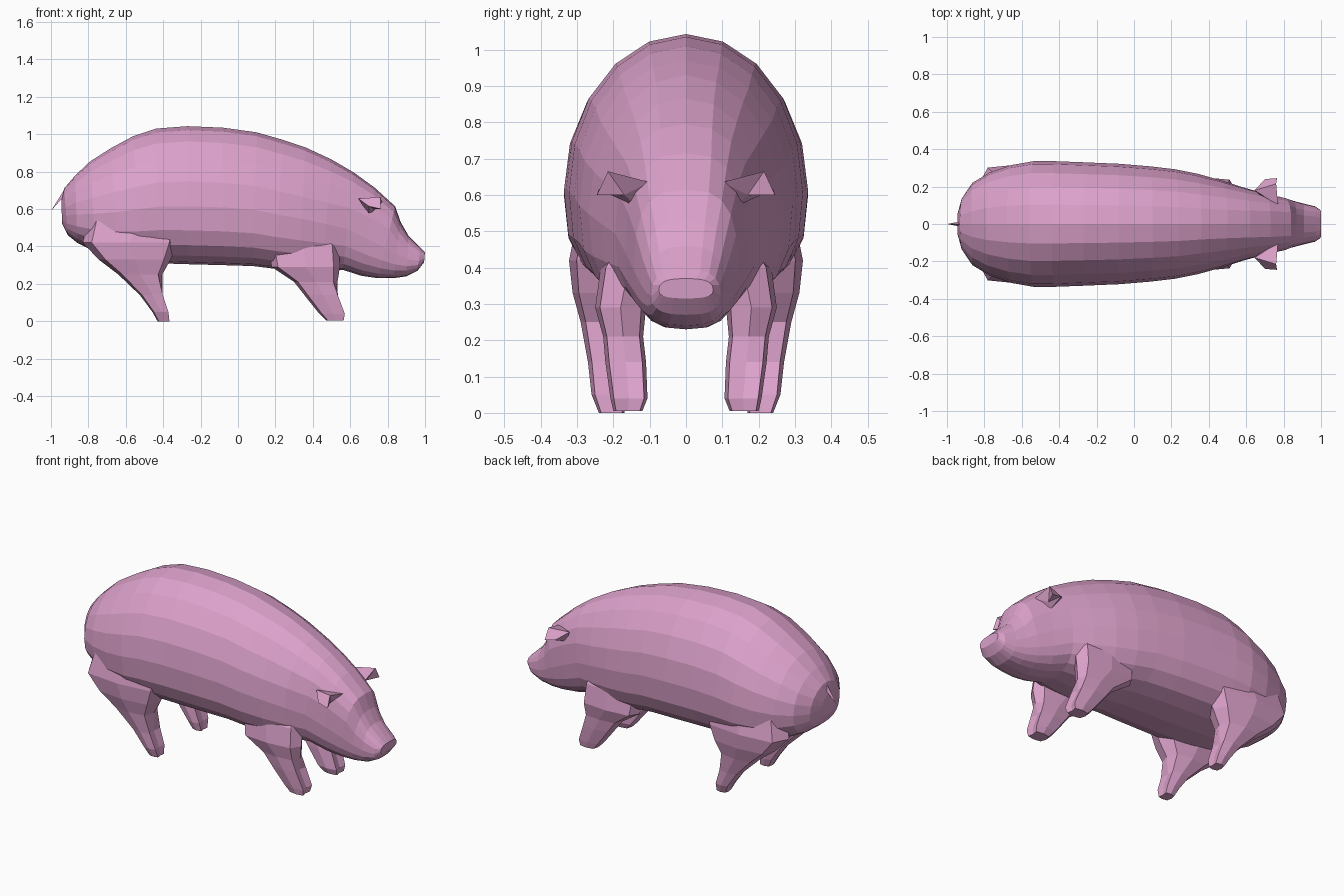
import bpy, bmesh, math

pink = bpy.data.materials.new("pig pink")
pink.diffuse_color = (0.72, 0.36, 0.60, 1)


def make_object(name, verts, faces):
    """Flat-shaded mesh with outward normals."""
    bm = bmesh.new()
    vs = [bm.verts.new(v) for v in verts]
    for f in faces:
        bm.faces.new([vs[i] for i in f])
    bmesh.ops.recalc_face_normals(bm, faces=bm.faces)
    me = bpy.data.meshes.new(name)
    bm.to_mesh(me)
    bm.free()
    me.materials.append(pink)
    ob = bpy.data.objects.new(name, me)
    bpy.context.collection.objects.link(ob)
    return ob


def loft(name, rings):
    """Skin a list of equal-sized closed rings and cap both ends."""
    n = len(rings[0])
    verts = [p for r in rings for p in r]
    faces = [list(range(n)), list(range(len(verts) - n, len(verts)))]
    for k in range(len(rings) - 1):
        for i in range(n):
            j = (i + 1) % n
            faces.append([k * n + i, k * n + j, (k + 1) * n + j, (k + 1) * n + i])
    return make_object(name, verts, faces)


def power(v, p):
    return math.copysign(abs(v) ** p, v)


def body_ring(xt, zt, xb, zb, hw, box_top, n=20):
    """Tilted rounded section from a top point to a bottom point."""
    mid = zb + (zt - zb) * 0.42
    ring = []
    for i in range(n):
        a = 2 * math.pi * i / n
        c, s = math.cos(a), math.sin(a)
        p = box_top if c > 0 else 0.75
        z = mid + power(c, p) * ((zt - mid) if c > 0 else (mid - zb))
        x = xb + (xt - xb) * (z - zb) / (zt - zb)
        ring.append((x, hw * power(s, p), z))
    return ring


# Body, head and snout: top x, top z, bottom x, bottom z, half width, top boxiness
sections = [
    (-0.945, 0.64, -0.94, 0.52, 0.06, 1),
    (-0.93, 0.71, -0.91, 0.46, 0.14, 1),
    (-0.87, 0.78, -0.86, 0.42, 0.22, 1),
    (-0.79, 0.855, -0.76, 0.37, 0.275, 1),
    (-0.68, 0.925, -0.64, 0.335, 0.315, 1),
    (-0.56, 0.99, -0.52, 0.315, 0.336, 1),
    (-0.44, 1.03, -0.42, 0.31, 0.336, 1),
    (-0.27, 1.043, -0.27, 0.305, 0.33, 1),
    (-0.08, 1.035, -0.08, 0.30, 0.322, 1),
    (0.10, 1.01, 0.08, 0.295, 0.308, 1),
    (0.24, 0.97, 0.20, 0.28, 0.293, 1),
    (0.36, 0.93, 0.33, 0.27, 0.268, 1),
    (0.50, 0.865, 0.45, 0.27, 0.232, 0.95),
    (0.62, 0.795, 0.56, 0.275, 0.195, 0.85),
    (0.73, 0.715, 0.66, 0.243, 0.167, 0.75),
    (0.84, 0.615, 0.75, 0.23, 0.143, 0.7),
    (0.87, 0.53, 0.83, 0.23, 0.125, 0.75),
    (0.91, 0.46, 0.90, 0.24, 0.11, 0.75),
    (0.975, 0.395, 0.96, 0.27, 0.095, 0.75),
    (1.00, 0.37, 0.995, 0.315, 0.075, 0.75),
]
loft("body", [body_ring(*s) for s in sections])


def leg(name, levels, side):
    """Octagonal leg from (z, back x, front x, inner y, outer y) with a cleft hoof."""
    rings = []
    for z, x0, x1, y0, y1 in levels:
        ring = []
        for i in range(8):
            a = math.pi * i / 4
            rx = math.cos(a) * (0.7 if i == 0 and z < 0.2 else 1)
            k = 1.15 if i % 2 else 1
            ring.append(((x0 + x1) / 2 + rx * k * (x1 - x0) / 2,
                         side * ((y0 + y1) / 2 + math.sin(a) * k * (y1 - y0) / 2), z))
        rings.append(ring)
    loft(name, rings)


front_levels = [
    (0.005, 0.47, 0.575, 0.12, 0.20),
    (0.04, 0.435, 0.585, 0.106, 0.208),
    (0.14, 0.355, 0.552, 0.11, 0.222),
    (0.21, 0.30, 0.532, 0.118, 0.228),
    (0.29, 0.18, 0.545, 0.11, 0.25),
    (0.40, 0.16, 0.54, 0.08, 0.235),
    (0.55, 0.22, 0.48, 0.05, 0.15),
]
rear_levels = [
    (0.0, -0.43, -0.36, 0.17, 0.24),
    (0.05, -0.458, -0.363, 0.155, 0.26),
    (0.14, -0.525, -0.39, 0.15, 0.27),
    (0.25, -0.64, -0.405, 0.14, 0.29),
    (0.33, -0.745, -0.36, 0.13, 0.312),
    (0.42, -0.83, -0.32, 0.10, 0.322),
    (0.55, -0.80, -0.30, 0.08, 0.295),
]

for side, label in ((1, "left"), (-1, "right")):
    leg("front_leg_" + label, front_levels, side)
    leg("rear_leg_" + label, rear_levels, side)

    # Ear: small folded cup sticking out sideways
    ear = [(0.77, 0.10, 0.635), (0.70, 0.13, 0.565), (0.645, 0.18, 0.655),
           (0.70, 0.24, 0.615), (0.765, 0.245, 0.60), (0.76, 0.215, 0.665),
           (0.73, 0.17, 0.60)]
    make_object("ear_" + label, [(x, side * y, z) for x, y, z in ear],
                [(0, 5, 2), (2, 5, 4, 3), (0, 6, 5), (5, 6, 4),
                 (6, 3, 4), (0, 1, 6), (1, 3, 6), (1, 2, 3), (0, 2, 1)])

# Tail: thin drooping spike
make_object("tail", [(-0.92, 0.015, 0.68), (-0.92, -0.015, 0.68),
                     (-0.925, 0, 0.71), (-1.0, 0, 0.59)],
            [(0, 1, 2), (0, 3, 1), (1, 3, 2), (2, 3, 0)])
